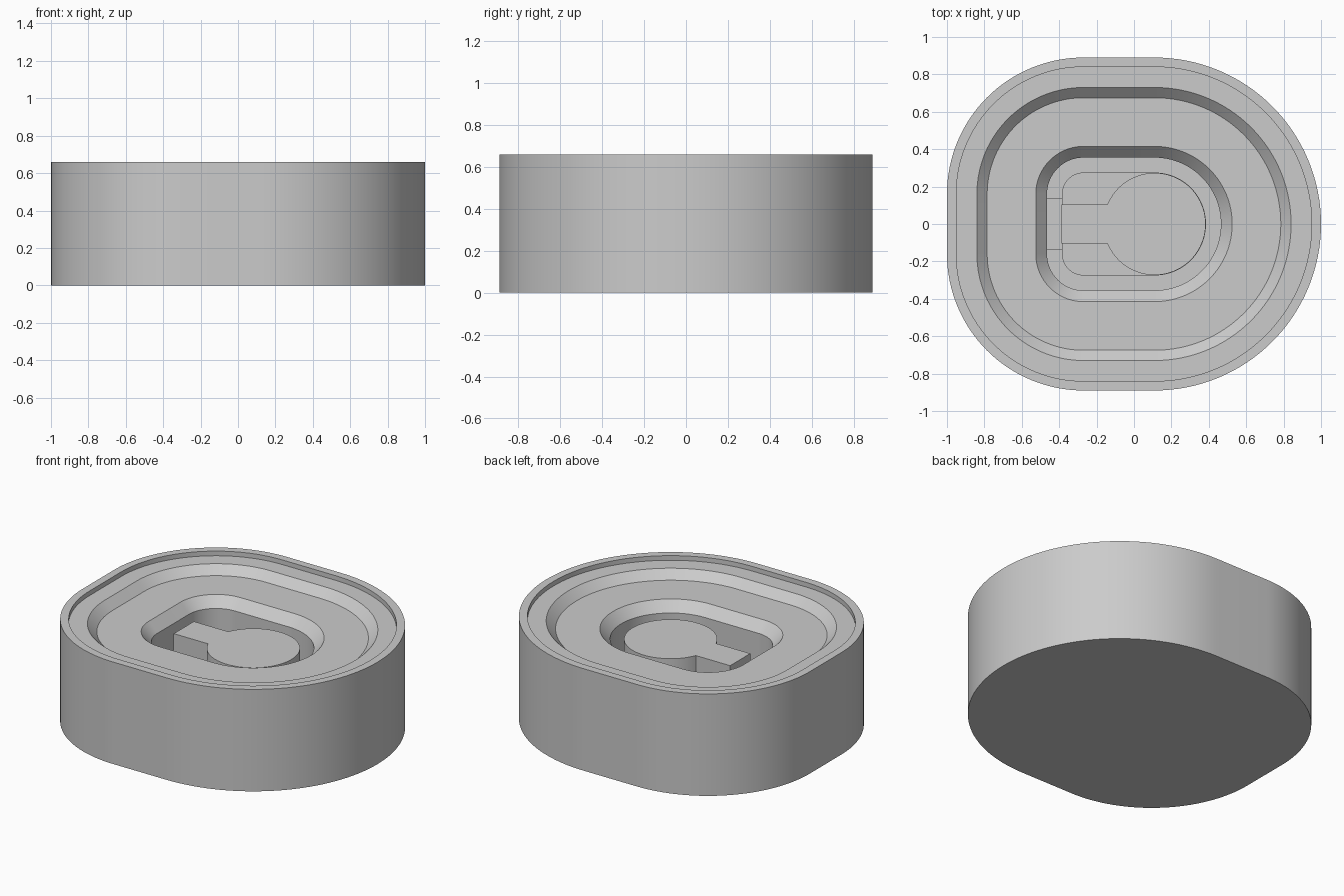
import bpy, bmesh
from math import sin, cos, pi, asin

old = bpy.data.objects.get("Cube")
if old:
    bpy.data.objects.remove(old, do_unlink=True)

grey = bpy.data.materials.new("plain grey")
grey.use_nodes = True
colour = (0.6, 0.6, 0.6, 1)
grey.diffuse_color = colour
grey.node_tree.nodes["Principled BSDF"].inputs["Base Color"].default_value = colour

RIGHT_X, RIGHT_R = 0.11, 0.89              # large round end
LEFT_X, LEFT_Y, LEFT_R = -0.27, 0.16, 0.73  # two rounded corners


def arc(cx, cy, r, a, b, n):
    return [(cx + r * cos(a + (b - a) * i / n), cy + r * sin(a + (b - a) * i / n))
            for i in range(n + 1)]


def outline(d):
    """Rounded outline moved inward by d."""
    r = LEFT_R - d
    return (arc(RIGHT_X, 0, RIGHT_R - d, -pi / 2, pi / 2, 64)
            + arc(LEFT_X, LEFT_Y, r, pi / 2, pi, 32)
            + arc(LEFT_X, -LEFT_Y, r, pi, 1.5 * pi, 32))


def loft(name, sections):
    """Join stacked outlines (points, height) and cap both ends."""
    bm = bmesh.new()
    loops = [[bm.verts.new((x, y, z)) for x, y in pts] for pts, z in sections]
    for lo, hi in zip(loops, loops[1:]):
        for i in range(len(lo)):
            j = (i + 1) % len(lo)
            bm.faces.new((lo[i], lo[j], hi[j], hi[i]))
    bm.faces.new(loops[0][::-1])
    bm.faces.new(loops[-1])
    bmesh.ops.recalc_face_normals(bm, faces=bm.faces[:])
    mesh = bpy.data.meshes.new(name)
    bm.to_mesh(mesh)
    bm.free()
    mesh.materials.append(grey)
    ob = bpy.data.objects.new(name, mesh)
    bpy.context.collection.objects.link(ob)
    bpy.ops.object.select_all(action='DESELECT')
    ob.select_set(True)
    bpy.context.view_layer.objects.active = ob
    bpy.ops.object.shade_smooth_by_angle(angle=pi / 6)
    return ob


# Body: outer wall, rim, ledge, two chamfered recesses, pocket and plinth
profile = [(0, 0), (0, 0.66), (0.05, 0.66), (0.05, 0.63), (0.16, 0.63),
           (0.215, 0.578), (0.475, 0.578), (0.535, 0.515),
           (0.535, 0.2), (0.615, 0.2), (0.615, 0.25)]
loft("body", [(outline(d), z) for d, z in profile])

# Low bridge from the pocket wall to the plinth
bridge = [(-0.47, -0.135), (-0.38, -0.135), (-0.38, 0.135), (-0.47, 0.135)]
loft("pocket_bridge", [(bridge, 0.19), (bridge, 0.24)])

# Raised round core with a straight stem
core_r, half = 0.273, 0.103
a = pi - asin(half / core_r)
core = arc(RIGHT_X, 0, core_r, -a, a, 72) + [(-0.388, half), (-0.388, -half)]
loft("core_with_stem", [(core, 0.24), (core, 0.512)])
